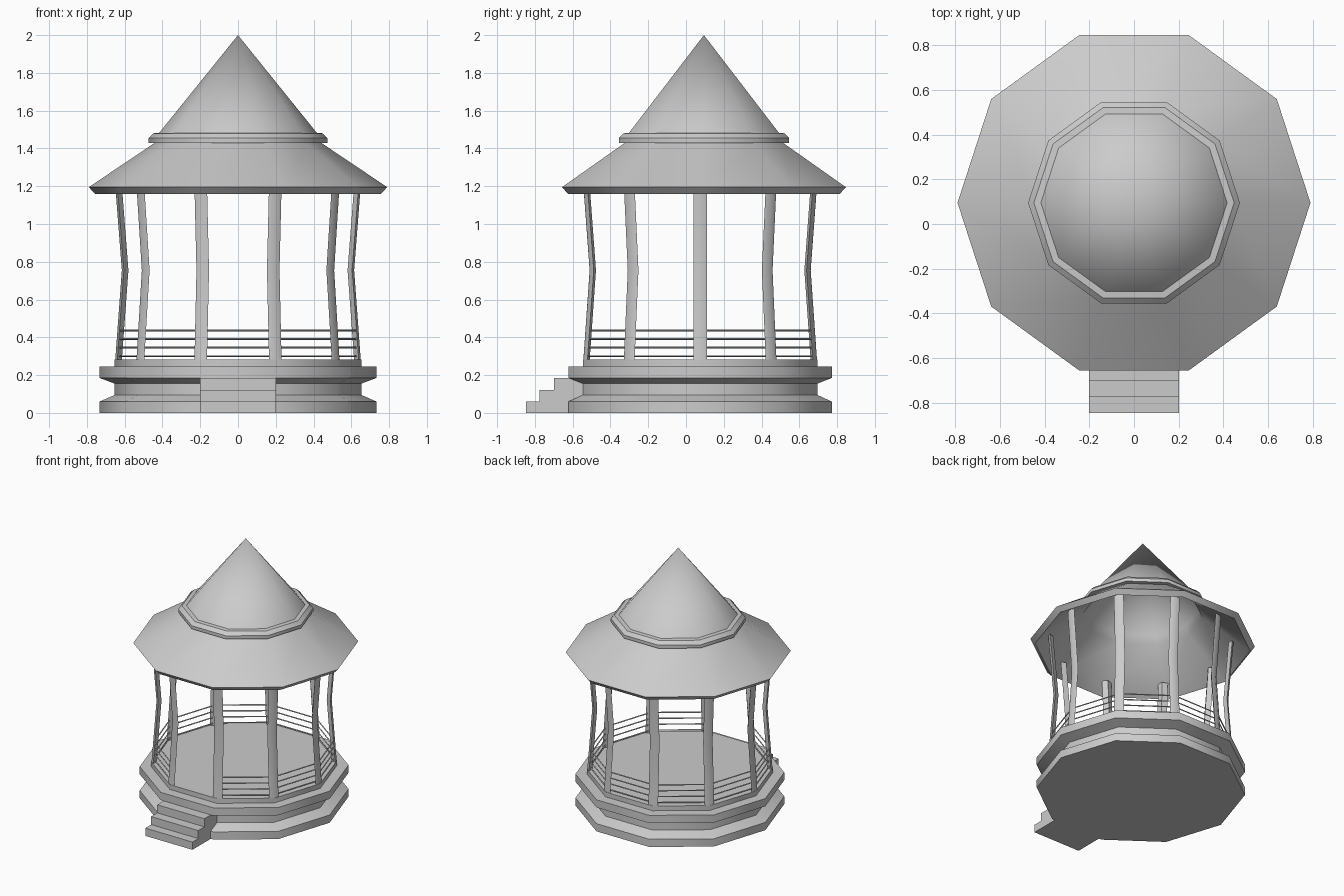
import bpy, bmesh
from math import cos, sin, pi, radians
from mathutils import Vector

if "Cube" in bpy.data.objects:
    bpy.data.objects.remove(bpy.data.objects["Cube"])

SIDES = 10
BASE_Y, ROOF_Y = 0.075, 0.095


def finish(name, bm, smooth=True):
    bmesh.ops.recalc_face_normals(bm, faces=bm.faces)
    me = bpy.data.meshes.new(name)
    bm.to_mesh(me)
    bm.free()
    ob = bpy.data.objects.new(name, me)
    bpy.context.collection.objects.link(ob)
    if smooth:
        bpy.ops.object.select_all(action='DESELECT')
        ob.select_set(True)
        bpy.context.view_layer.objects.active = ob
        bpy.ops.object.shade_smooth_by_angle(angle=radians(37))
    return ob


def skin(bm, rings, caps=True):
    for a, b in zip(rings, rings[1:]):
        n = max(len(a), len(b))
        for i in range(n):
            j = (i + 1) % n
            if len(a) == 1:
                bm.faces.new((a[0], b[i], b[j]))
            elif len(b) == 1:
                bm.faces.new((a[i], a[j], b[0]))
            else:
                bm.faces.new((a[i], a[j], b[j], b[i]))
    if caps:
        for r in (rings[0], rings[-1]):
            if len(r) > 2:
                bm.faces.new(r)


def lathe(name, profile, cy):
    """Ten-sided turning of an (r, z) profile."""
    bm = bmesh.new()
    rings = []
    for r, z in profile:
        n = SIDES if r > 0 else 1
        rings.append([bm.verts.new((r * cos(2 * pi * i / SIDES),
                                    cy + r * sin(2 * pi * i / SIDES), z)) for i in range(n)])
    skin(bm, rings)
    return finish(name, bm)


def corner(i, r, z):
    a = 2 * pi * i / SIDES
    return Vector((r * cos(a), BASE_Y + r * sin(a), z))


# Stepped platform with a waisted side
lathe("platform", [(0.733, 0), (0.733, 0.06), (0.653, 0.095), (0.653, 0.155),
                   (0.733, 0.185), (0.733, 0.245), (0.653, 0.245), (0.653, 0.282)], BASE_Y)

# Hollow two-tier roof: inside surface first, then eave, skirt, collar and spire
lathe("roof", [(0, 1.975), (0.40, 1.475), (0.42, 1.415), (0.757, 1.16), (0.79, 1.195),
               (0.44, 1.43), (0.474, 1.43), (0.474, 1.455), (0.448, 1.48),
               (0.417, 1.483), (0, 2.0)], ROOF_Y)

# Bent corner posts with a kite-shaped section
section = [(0, 0), (-0.011, 0.035), (-0.035, 0), (-0.011, -0.035)]
bm = bmesh.new()
for i in range(SIDES):
    a = 2 * pi * i / SIDES
    radial, tangent = Vector((cos(a), sin(a), 0)), Vector((-sin(a), cos(a), 0))
    rings = [[bm.verts.new(corner(i, r, z) + radial * u + tangent * v) for u, v in section]
             for r, z in ((0.65, 0.28), (0.615, 0.755), (0.652, 1.23))]
    skin(bm, rings)
finish("posts", bm)

# Thin rails on every side but the front entrance
bm = bmesh.new()
for i in range(SIDES):
    if i == 7:
        continue
    for k in range(4):
        z = 0.30 + 0.0455 * k
        p, q = corner(i, 0.632, z), corner(i + 1, 0.632, z)
        d = (q - p).normalized()
        s, up = d.cross(Vector((0, 0, 1))) * 0.005, Vector((0, 0, 0.005))
        skin(bm, [[bm.verts.new(e + o) for o in (s, up, -s, -up)] for e in (p, q)])
finish("rails", bm, False)

# Entrance steps, side profile extruded across x
steps = [(-0.846, 0), (-0.846, 0.06), (-0.775, 0.06), (-0.775, 0.122),
         (-0.70, 0.122), (-0.70, 0.185), (-0.54, 0.185), (-0.54, 0)]
bm = bmesh.new()
skin(bm, [[bm.verts.new((x, y, z)) for y, z in steps] for x in (-0.202, 0.202)])
finish("entrance_steps", bm, False)
